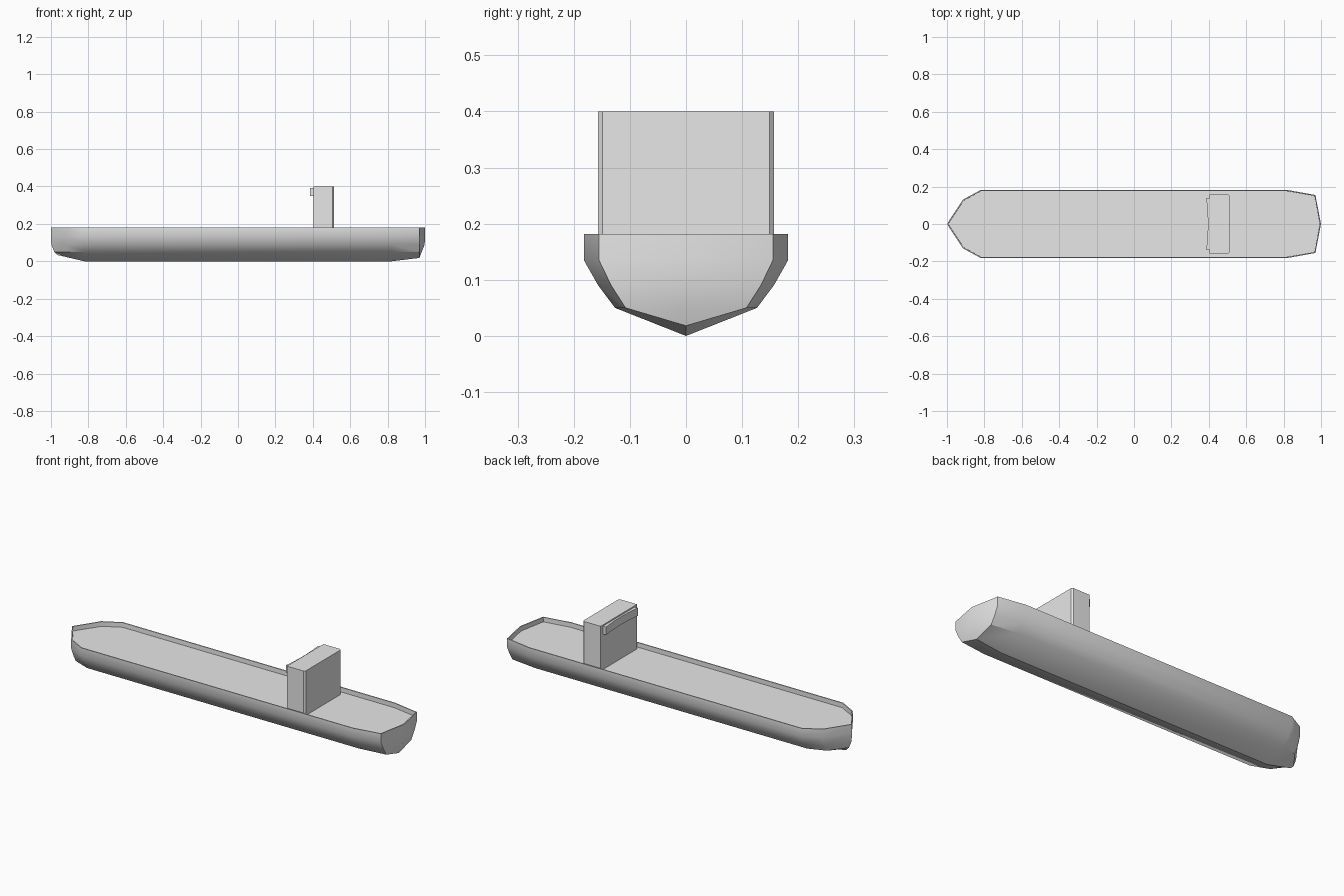
import bpy, bmesh, math

cube = bpy.data.objects.get("Cube")
if cube:
    bpy.data.objects.remove(cube, do_unlink=True)

grey = bpy.data.materials.new("plain grey")
grey.use_nodes = True
grey.diffuse_color = (0.8, 0.8, 0.8, 1)
grey.node_tree.nodes["Principled BSDF"].inputs["Base Color"].default_value = (0.8, 0.8, 0.8, 1)


def finish(bm, name):
    bmesh.ops.recalc_face_normals(bm, faces=bm.faces)
    mesh = bpy.data.meshes.new(name)
    bm.to_mesh(mesh)
    bm.free()
    obj = bpy.data.objects.new(name, mesh)
    obj.data.materials.append(grey)
    bpy.context.collection.objects.link(obj)
    return obj


def prism(name, outline, low, high):
    """Upright solid from a plan outline."""
    bm = bmesh.new()
    face = bm.faces.new([bm.verts.new((x, y, low)) for x, y in outline])
    top = bmesh.ops.extrude_face_region(bm, geom=[face])["geom"]
    bmesh.ops.translate(bm, vec=(0, 0, high - low),
                        verts=[v for v in top if isinstance(v, bmesh.types.BMVert)])
    return finish(bm, name)


# Hull: half sections lofted from stem to transom centre, then mirrored
HEIGHTS = (0.182, 0.135, 0.09, 0.05)
SHAPE = (1, 1, 0.86, 0.695)          # half width at each height
END = (1, 1, 0.998, 0.982)           # rounded forefoot and stern foot
sections = [[(-e, 0, z) for e, z in zip(END, HEIGHTS)] + [(-0.965, 0, 0.033)]]
for x, half, keel in ((-0.915, 0.13, 0.022), (-0.82, 0.182, 0),
                      (0.82, 0.182, 0), (0.97, 0.155, 0.018)):
    sections.append([(x, half * s, z) for s, z in zip(SHAPE, HEIGHTS)] + [(x, 0, keel)])
sections.append([(e, 0, z) for e, z in zip(END, HEIGHTS)] + [(0.97, 0, 0.018)])

bm = bmesh.new()
for side in (1, -1):
    rows = [[bm.verts.new((x, side * y, z)) for x, y, z in sec] for sec in sections]
    for a, b in zip(rows, rows[1:]):
        for i in range(len(a) - 1):
            bm.faces.new((a[i], a[i + 1], b[i + 1], b[i]))
bmesh.ops.remove_doubles(bm, verts=bm.verts, dist=0.0005)

# Sunken deck inside a thin bulwark
rim = [e for e in bm.edges if e.is_boundary]
deck = bmesh.ops.contextual_create(bm, geom=rim)["faces"][0]
bmesh.ops.recalc_face_normals(bm, faces=bm.faces)
bmesh.ops.inset_region(bm, faces=[deck], thickness=0.006)
bmesh.ops.inset_region(bm, faces=[deck], thickness=0.0005, depth=-0.025)
hull = finish(bm, "hull")
bpy.context.view_layer.objects.active = hull
hull.select_set(True)
bpy.ops.object.shade_smooth_by_angle(angle=math.radians(35))
hull.select_set(False)

# Deckhouse with small chamfers on the aft corners
prism("deckhouse", [(0.405, -0.157), (0.505, -0.157), (0.513, -0.149),
                    (0.513, 0.149), (0.505, 0.157), (0.405, 0.157)], 0.155, 0.4)

# Bridge front: a bar with a shallow hollow curve
arc = [(0.395 - 0.009 * (t / 5) ** 2, 0.137 * t / 5) for t in range(-5, 6)]
prism("bridge_front", [(0.407, -0.137)] + arc + [(0.407, 0.137)], 0.35, 0.393)
